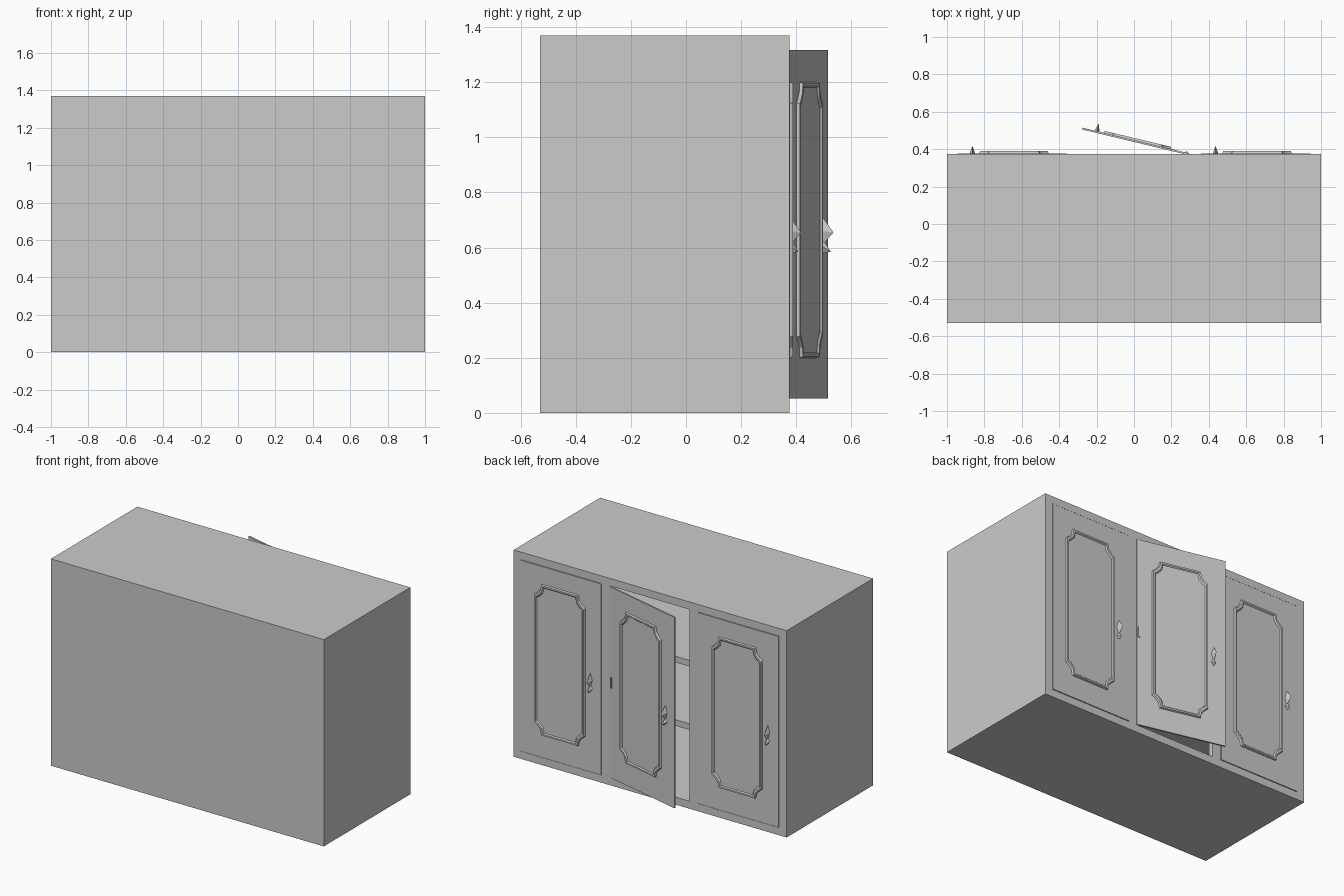
import bpy, bmesh, math
from mathutils import Matrix

cube = bpy.data.objects.get("Cube")
if cube:
    bpy.data.objects.remove(cube, do_unlink=True)


def material(name, value):
    m = bpy.data.materials.new(name)
    m.use_nodes = True
    colour = (value, value, value, 1)
    m.diffuse_color = colour
    m.node_tree.nodes["Principled BSDF"].inputs["Base Color"].default_value = colour
    return m


GREY = material("cabinet grey", 0.6)
LIGHT = material("interior light grey", 0.8)


def finish(name, bm, mat=GREY, matrix=None):
    bmesh.ops.recalc_face_normals(bm, faces=bm.faces)
    mesh = bpy.data.meshes.new(name)
    bm.to_mesh(mesh)
    bm.free()
    mesh.materials.append(mat)
    obj = bpy.data.objects.new(name, mesh)
    bpy.context.collection.objects.link(obj)
    if matrix is not None:
        obj.matrix_world = matrix
    return obj


def box(name, x, y, z, mat=GREY, matrix=None):
    bm = bmesh.new()
    size = [b - a for a, b in (x, y, z)]
    mid = [(a + b) / 2 for a, b in (x, y, z)]
    bmesh.ops.create_cube(bm, size=1, matrix=Matrix.Translation(mid) @ Matrix.Diagonal((*size, 1)))
    return finish(name, bm, mat, matrix)


def outline(inset):
    """Panel outline with scooped corners, in door coordinates."""
    hw, hh, r = 0.185 - inset, 0.5 - inset, 0.05
    pts = []
    for sx, sz, flip in ((1, 1, 0), (-1, 1, 1), (-1, -1, 0), (1, -1, 1)):
        corner = [(hw, hh - r * 1.5), (hw - r * 0.45, hh - r * 1.15),
                  (hw - r * 0.85, hh - r * 0.7), (hw - r, hh)]
        if flip:
            corner.reverse()
        pts += [(-0.285 + sx * a, 0.7 + sz * b) for a, b in corner]
    return pts


def moulding(name, matrix):
    """Raised border, sloping to a low centre panel."""
    bm = bmesh.new()
    loops = [[bm.verts.new((x, y, z)) for x, z in outline(i)]
             for i, y in ((0, 0), (0.004, 0.011), (0.014, 0.011), (0.02, 0.004))]
    n = len(loops[0])
    for a, b in zip(loops, loops[1:]):
        for i in range(n):
            j = (i + 1) % n
            bm.faces.new((a[i], a[j], b[j], b[i]))
    bm.faces.new(loops[-1])
    bm.faces.new(loops[0])
    finish(name, bm, GREY, matrix)


def spike(name, x, z_low, z_high, z_tip, depth, matrix):
    """Faceted pull: a thin diamond base rising to one tip."""
    bm = bmesh.new()
    mid = (z_low + z_high) / 2
    base = [bm.verts.new(p) for p in ((x - 0.014, 0, mid), (x, 0, z_low),
                                      (x + 0.014, 0, mid), (x, 0, z_high))]
    tip = bm.verts.new((x, depth, z_tip))
    bm.faces.new(base)
    for i in range(4):
        bm.faces.new((base[i], base[(i + 1) % 4], tip))
    finish(name, bm, GREY, matrix)


# Carcass
BACK, FACE, TOP, T = -0.53, 0.375, 1.37, 0.04
box("rear_panel", (-1, 1), (BACK, BACK + T), (0, TOP))
box("interior_lining", (-1 + T, 1 - T), (BACK + T, BACK + T + 0.008), (T, TOP - T), LIGHT)
box("base_panel", (-1, 1), (BACK + T, FACE), (0, 0.05))
box("top_panel", (-1, 1), (BACK + T, FACE), (1.32, TOP))
for side, s in (("left", 1), ("right", -1)):
    box(side + "_side_panel", sorted((s, s * 0.945)), (BACK + T, FACE), (0.05, 1.32))
    box(side + "_stile", sorted((s * 0.29, s * 0.355)), (FACE - 0.03, FACE), (0.05, 1.32))
for name, z in (("lower", 0.5), ("upper", 0.92)):
    box(name + "_shelf", (-0.945, 0.945), (BACK + T, 0.3), (z - 0.02, z + 0.02))

# Doors, each built from its hinge; the middle one stands ajar
for name, hinge, angle in (("left", 0.943, 0), ("middle", 0.295, -13.5), ("right", -0.357, 0)):
    m = Matrix.Translation((hinge, 0.378, 0)) @ Matrix.Rotation(math.radians(angle), 4, "Z")
    box(name + "_door", (-0.586, 0), (-0.01, 0), (0.053, 1.317), GREY, m)
    moulding(name + "_door_moulding", m)
    spike(name + "_handle_knob", -0.507, 0.61, 0.71, 0.655, 0.04, m)
    spike(name + "_handle_drop", -0.507, 0.58, 0.63, 0.585, 0.03, m)
box("hinge_plate", (-0.02, -0.008), (0, 0.006), (0.65, 0.72), GREY,
    Matrix.Translation((0.295, 0.378, 0)) @ Matrix.Rotation(math.radians(-13.5), 4, "Z"))
